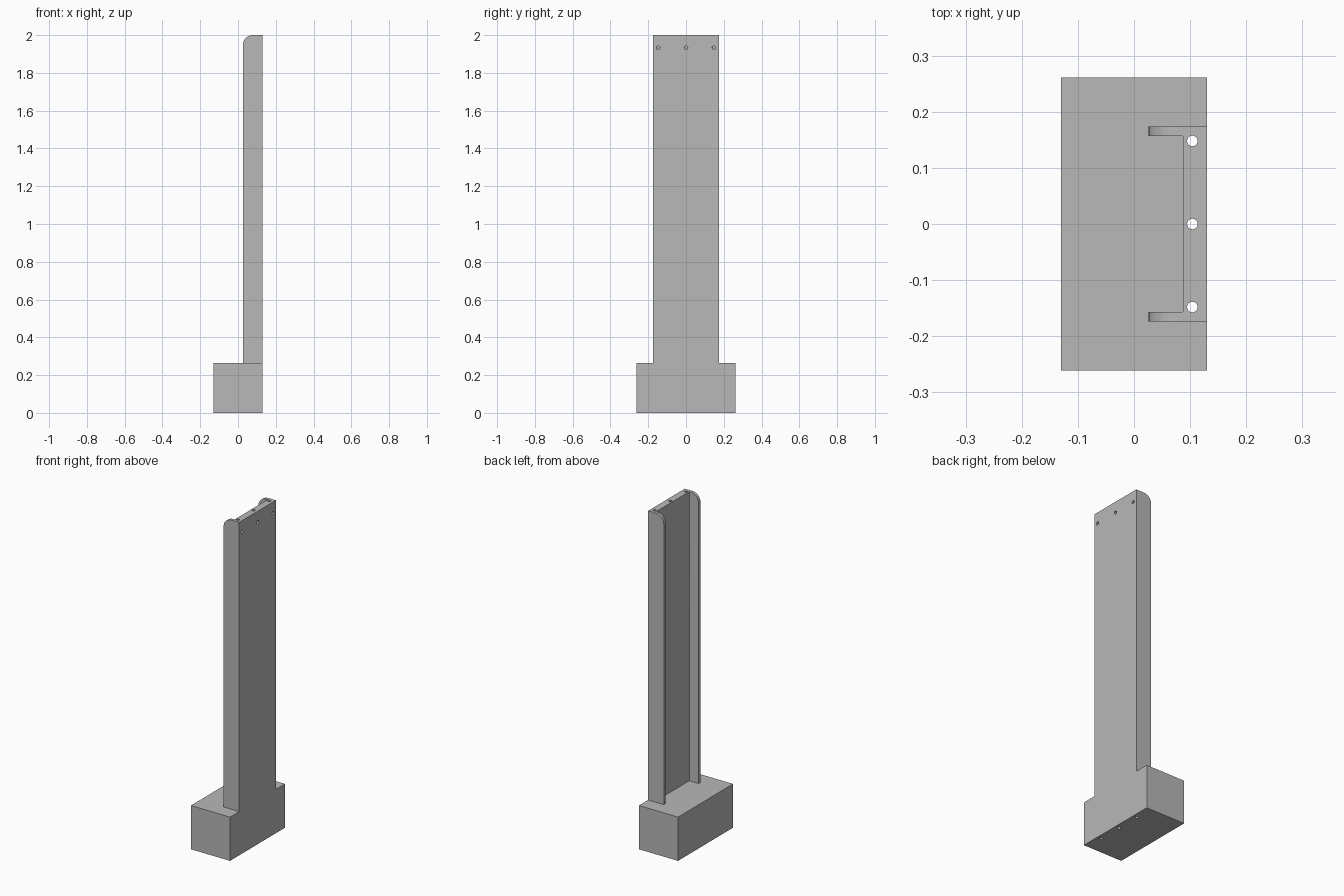
import bpy
import bmesh
from math import pi, sin, cos
from mathutils import Matrix, Vector

if "Cube" in bpy.data.objects:
    bpy.data.objects.remove(bpy.data.objects["Cube"], do_unlink=True)

BACK = 0.13          # outer face shared by plinth and column
HALF_COLUMN = 0.174
HOLE_X = 0.104
PLINTH_TOP = 0.263

grey = bpy.data.materials.new("plain grey")
grey.use_nodes = True
grey.diffuse_color = (0.48, 0.48, 0.48, 1)
grey.node_tree.nodes["Principled BSDF"].inputs["Base Color"].default_value = (0.48, 0.48, 0.48, 1)


def add_object(name, bm):
    bmesh.ops.recalc_face_normals(bm, faces=bm.faces)
    mesh = bpy.data.meshes.new(name)
    bm.to_mesh(mesh)
    bm.free()
    mesh.materials.append(grey)
    obj = bpy.data.objects.new(name, mesh)
    bpy.context.collection.objects.link(obj)
    return obj


def box(name, low, high, bevel=0):
    bm = bmesh.new()
    low, high = Vector(low), Vector(high)
    bmesh.ops.create_cube(bm, size=1)
    bmesh.ops.scale(bm, vec=high - low, verts=bm.verts)
    bmesh.ops.translate(bm, vec=(low + high) / 2, verts=bm.verts)
    if bevel:
        bmesh.ops.bevel(bm, geom=bm.edges[:], offset=bevel, segments=2,
                        profile=0.5, affect='EDGES')
    return add_object(name, bm)


def rod(name, centre, length, along_x=False):
    bm = bmesh.new()
    turn = Matrix.Rotation(pi / 2, 4, 'Y') if along_x else Matrix()
    bmesh.ops.create_cone(bm, cap_ends=True, segments=16, radius1=0.0095,
                          radius2=0.0095, depth=length,
                          matrix=Matrix.Translation(centre) @ turn)
    return add_object(name, bm)


def combine(target, other, operation):
    mod = target.modifiers.new(operation, 'BOOLEAN')
    mod.operation = operation
    mod.solver = 'EXACT'
    mod.object = other
    bpy.ops.object.select_all(action='DESELECT')
    bpy.context.view_layer.objects.active = target
    target.select_set(True)
    bpy.ops.object.modifier_apply(modifier=mod.name)
    bpy.data.objects.remove(other, do_unlink=True)


# Column: side profile with a rounded upper corner, extruded across its width
lip, radius = 0.026, 0.052
profile = [(BACK, 0.1), (BACK, 2), ]
for i in range(11):
    a = pi / 2 + i * pi / 20
    profile.append((lip + radius + radius * cos(a), 2 - radius + radius * sin(a)))
profile.append((lip, 0.1))
bm = bmesh.new()
side = bm.faces.new([bm.verts.new((x, -HALF_COLUMN, z)) for x, z in profile])
swept = bmesh.ops.extrude_face_region(bm, geom=[side])["geom"]
bmesh.ops.translate(bm, vec=(0, 2 * HALF_COLUMN, 0),
                    verts=[v for v in swept if isinstance(v, bmesh.types.BMVert)])
column = add_object("column", bm)

# Channel between the two side flanges
combine(column, box("channel_cutter", (-0.2, -0.157, -0.1), (0.088, 0.157, 2.2), 0.003),
        'DIFFERENCE')

# Plinth joined flush with the column
post = box("post_on_plinth", (-BACK, -0.261, 0), (BACK, 0.261, PLINTH_TOP))
combine(post, column, 'UNION')

# Long vertical bores, each met by a short cross hole near the top
for y in (-0.148, 0, 0.148):
    combine(post, rod("bore_cutter", (HOLE_X, y, 1), 2.2), 'DIFFERENCE')
    combine(post, rod("cross_hole_cutter", (HOLE_X + 0.025, y, 1.934), 0.05, True),
            'DIFFERENCE')

bpy.ops.object.select_all(action='DESELECT')
post.select_set(True)
bpy.context.view_layer.objects.active = post
bpy.ops.object.shade_smooth_by_angle()
